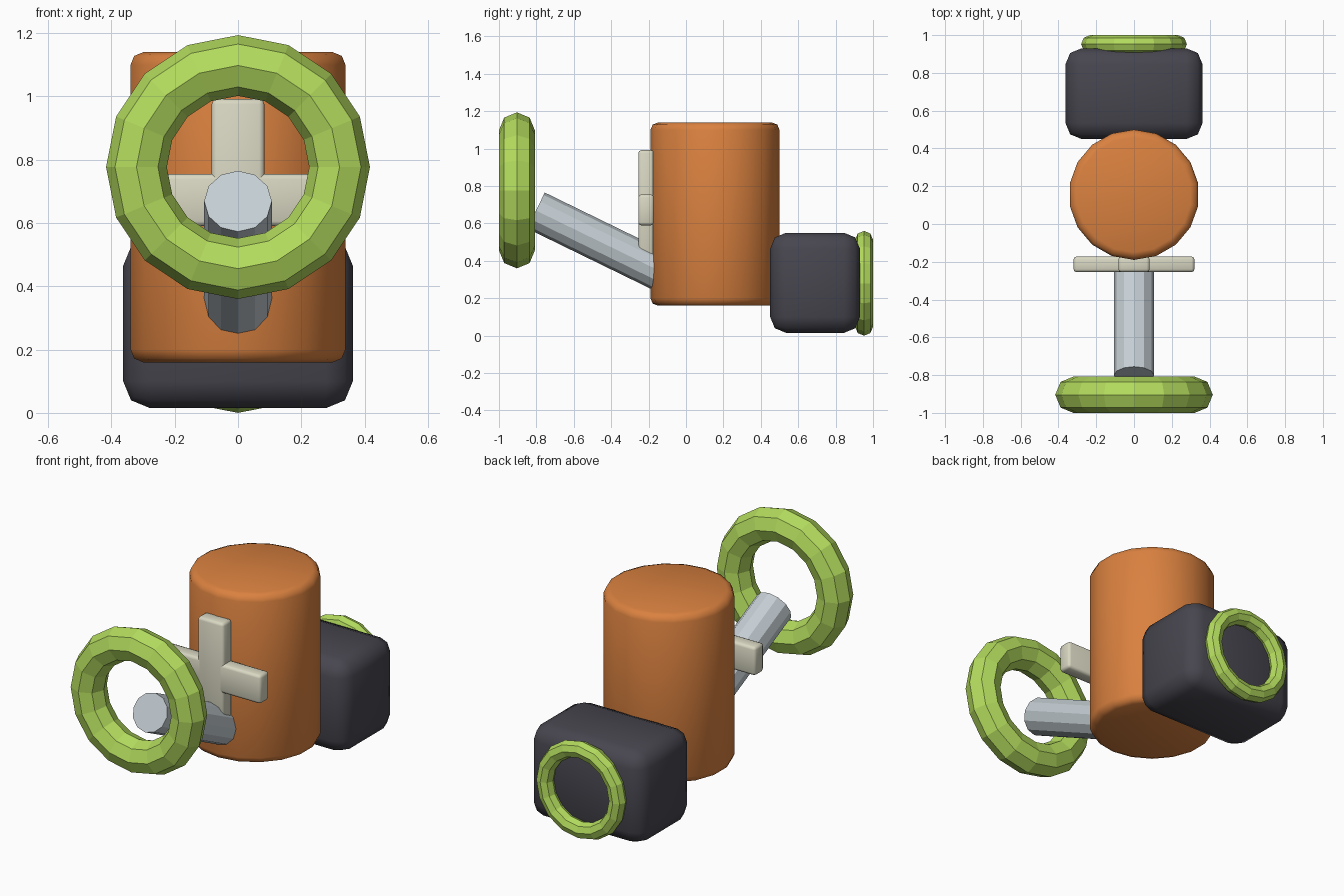
import bpy, math
from mathutils import Vector

if "Cube" in bpy.data.objects:
    bpy.data.objects.remove(bpy.data.objects["Cube"])


def material(name, rgb):
    m = bpy.data.materials.new(name)
    m.diffuse_color = (*rgb, 1)
    m.use_nodes = True
    m.node_tree.nodes["Principled BSDF"].inputs["Base Color"].default_value = m.diffuse_color
    return m


ORANGE = material("orange", (0.70, 0.22, 0.05))
LIME = material("lime green", (0.45, 0.71, 0.11))
DARK = material("charcoal", (0.063, 0.061, 0.078))
CREAM = material("cream", (0.69, 0.68, 0.54))
STEEL = material("pale steel", (0.56, 0.62, 0.66))


def finish(name, mat, bevel=0, segments=2, smooth=True):
    """Name and colour the active object, round its edges and shade it."""
    ob = bpy.context.object
    ob.name = name
    ob.data.materials.append(mat)
    if bevel:
        mod = ob.modifiers.new("rounded edges", "BEVEL")
        mod.width, mod.segments = bevel, segments
        mod.limit_method = "ANGLE"
        mod.angle_limit = math.radians(40)
        bpy.ops.object.modifier_apply(modifier=mod.name)
    if smooth:
        bpy.ops.object.shade_smooth_by_angle(angle=math.radians(50))
    return ob


def box(name, lo, hi, mat, bevel):
    lo, hi = Vector(lo), Vector(hi)
    bpy.ops.mesh.primitive_cube_add(size=1, location=(lo + hi) / 2)
    bpy.context.object.scale = hi - lo
    bpy.ops.object.transform_apply(location=False, rotation=False, scale=True)
    return finish(name, mat, bevel)


def ring(name, y, z, major, minor):
    bpy.ops.mesh.primitive_torus_add(
        major_segments=16, minor_segments=8, major_radius=major,
        minor_radius=minor, location=(0, y, z), rotation=(math.pi / 2, 0, 0))
    return finish(name, LIME, smooth=False)


# Upright drum body
bpy.ops.mesh.primitive_cylinder_add(vertices=18, radius=0.345, depth=0.98,
                                    location=(0, 0.155, 0.65))
finish("drum_body", ORANGE, 0.04)

# Rear block with its ring
box("rear_block", (-0.363, 0.45, 0.015), (0.363, 0.93, 0.55), DARK, 0.085)
ring("rear_ring", 0.952, 0.28, 0.232, 0.048)

# Cross plate on the front of the drum
box("cross_upright", (-0.083, -0.255, 0.352), (0.083, -0.172, 0.992), CREAM, 0.016)
box("cross_bar", (-0.32, -0.255, 0.59), (0.32, -0.172, 0.755), CREAM, 0.016)

# Slanted tube running from the drum towards the front ring
start = Vector((0, -0.802, 0.669))
direction = Vector((0, math.cos(math.radians(26)), -math.sin(math.radians(26))))
length = 0.85
bpy.ops.mesh.primitive_cylinder_add(
    vertices=12, radius=0.107, depth=length, location=start + direction * length / 2,
    rotation=(math.radians(90 - 26) , 0, 0))
finish("slanted_tube", STEEL, smooth=False)

# Large front ring
ring("front_ring", -0.904, 0.777, 0.321, 0.096)
